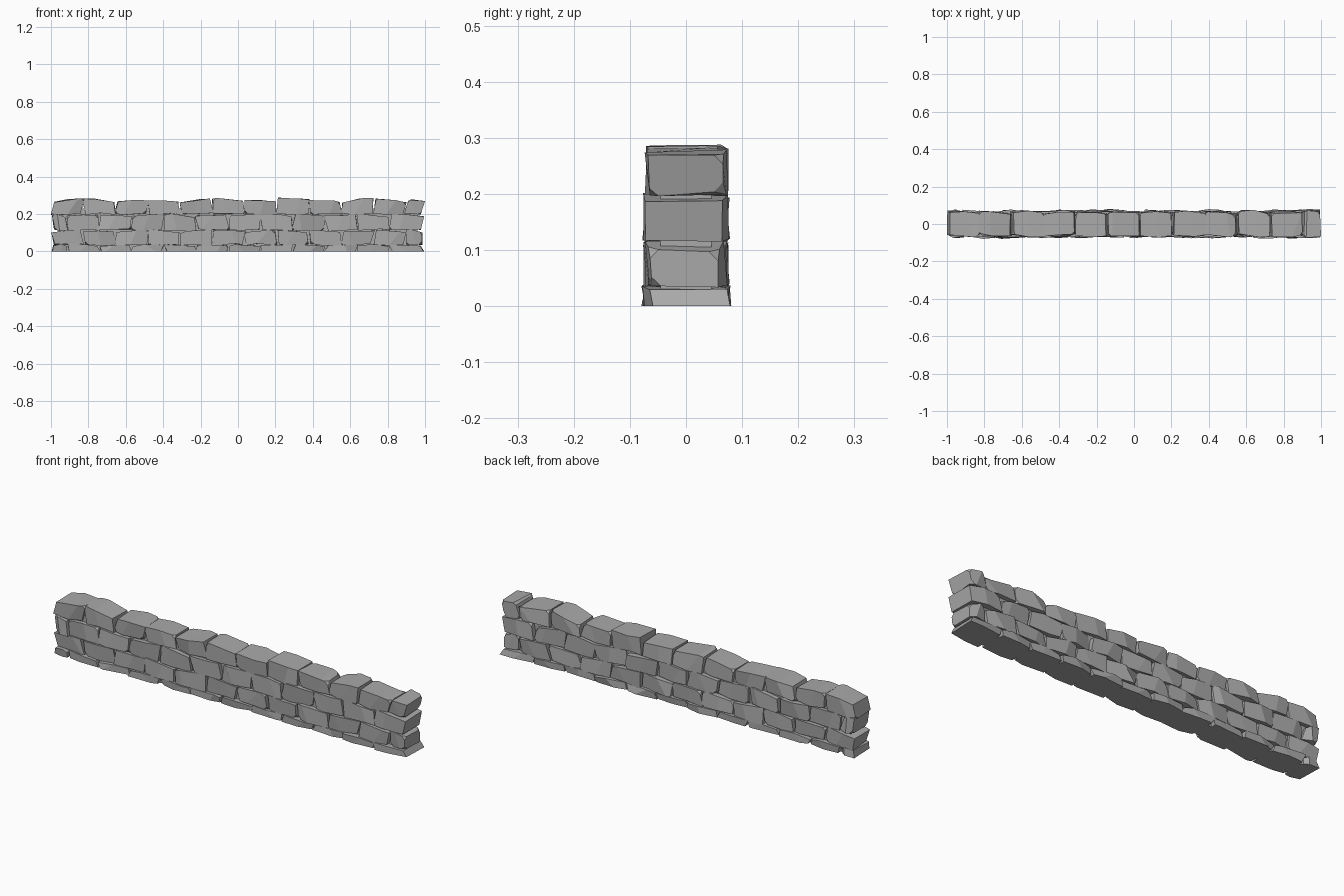
import bpy, bmesh, random
from mathutils import Vector, Matrix

cube = bpy.data.objects.get("Cube")
if cube:
    bpy.data.objects.remove(cube, do_unlink=True)

random.seed(11)
stone_mat = bpy.data.materials.new("grey stone")
stone_mat.use_nodes = True
grey = (0.40, 0.40, 0.40, 1)
stone_mat.diffuse_color = grey
stone_mat.node_tree.nodes["Principled BSDF"].inputs["Base Color"].default_value = grey


def finish(bm, name):
    bmesh.ops.recalc_face_normals(bm, faces=bm.faces)
    mesh = bpy.data.meshes.new(name)
    bm.to_mesh(mesh)
    bm.free()
    mesh.materials.append(stone_mat)
    obj = bpy.data.objects.new(name, mesh)
    bpy.context.collection.objects.link(obj)
    return obj


def jit(amount):
    return random.uniform(-amount, amount)


def stone(name, x0, x1, z0, top_a, top_b, depth, on_ground=False):
    """Rough hewn block: a box cut across its length, pushed about and chipped."""
    bm = bmesh.new()
    bmesh.ops.create_cube(bm, size=1)
    geom = bm.verts[:] + bm.edges[:] + bm.faces[:]
    bmesh.ops.bisect_plane(bm, geom=geom, plane_co=(jit(0.2), 0, 0),
                           plane_no=(1, jit(0.3), jit(0.4)))
    lean, turn = jit(0.010), jit(0.006)
    for v in bm.verts:
        t = v.co.x + 0.5
        end = abs(v.co.x) > 0.49
        up = v.co.z > 0
        side = 1 if v.co.y > 0 else -1
        top = top_a + (top_b - top_a) * t
        x = x0 + (x1 - x0) * t + (lean * (1 if up else -1) if end else 0) + jit(0.005)
        y = side * (depth - (0.005 if end else -0.003)) + turn * v.co.x * 2 + jit(0.006)
        if up:
            z = top + jit(0.004) + (0 if end else 0.004)
        else:
            z = 0 if on_ground else z0 + jit(0.006)
        v.co = Vector((max(-1, min(1, x)), y, z))
    # chip a few of the corners on the visible sides
    if not on_ground:
        corners = [v for v in bm.verts if len(v.link_edges) == 3 and random.random() < 0.3]
        if corners:
            bmesh.ops.bevel(bm, geom=corners, offset=0.016, segments=1,
                            affect='VERTICES')
    return finish(bm, name)


# Joints repeat at one even pitch; alternate courses shift by half a stone
PITCH, GAP = 0.1725, 0.004


def joints(shift):
    inner = [-1 + shift + i * PITCH for i in range(13)]
    return [-0.995] + [x for x in inner if -0.96 < x < 0.95] + [0.99]


def course(name, shift, z0, z1, depth, on_ground=False, slope=0.010):
    xs = joints(shift)
    for i, (a, b) in enumerate(zip(xs, xs[1:])):
        s = jit(slope)
        stone(f"{name}_{i + 1}", a + GAP, b - GAP, z0, z1 + s, z1 - s,
              depth + jit(0.005), on_ground)


course("footing_stone", PITCH / 2, 0, 0.032, 0.068, on_ground=True, slope=0.006)
course("lower_stone", PITCH, 0.036, 0.107, 0.066)
course("upper_stone", PITCH / 2, 0.115, 0.192, 0.068)

# Capping course with its own uneven skyline (left and right height of each stone)
skyline = [(.265, .280), (.282, .262), (.266, .272), (.270, .266), (.262, .280),
           (.282, .268), (.272, .266), (.284, .280), (.274, .262), (.260, .288),
           (.284, .262), (.272, .272)]
xs = joints(PITCH)
for i, ((a, b), (ha, hb)) in enumerate(zip(zip(xs, xs[1:]), skyline)):
    stone(f"capping_stone_{i + 1}", a + GAP, b - GAP, 0.200, ha, hb, 0.063 + jit(0.004))

# Hidden rubble core behind the joints
bm = bmesh.new()
bmesh.ops.create_cube(bm, size=1, matrix=Matrix.Translation((0, 0, 0.115))
                      @ Matrix.Diagonal((1.92, 0.09, 0.23, 1)))
finish(bm, "rubble_core")
